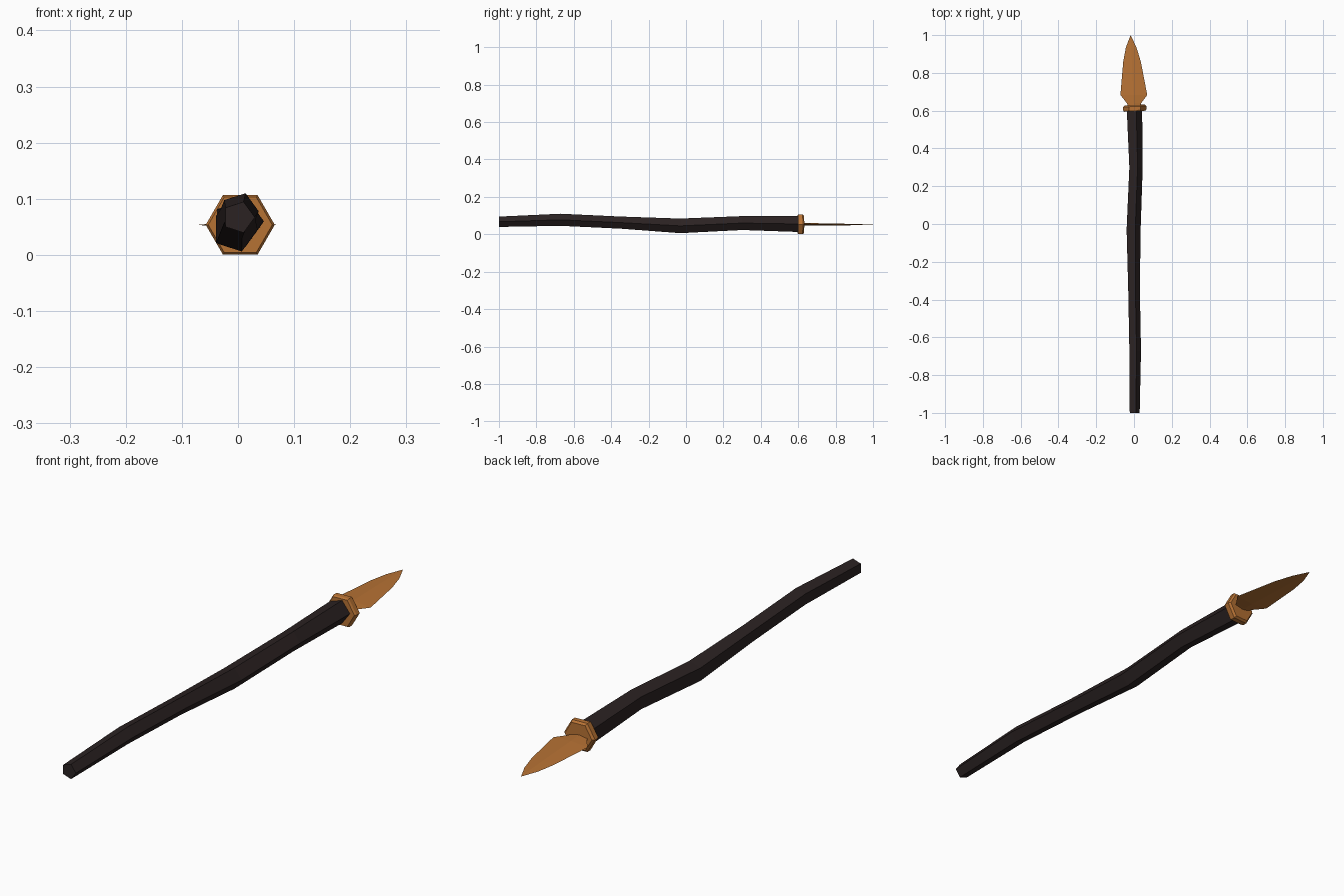
import bpy, bmesh, math
from mathutils import Vector

if "Cube" in bpy.data.objects:
    bpy.data.objects.remove(bpy.data.objects["Cube"])


def material(name, rgb):
    m = bpy.data.materials.new(name)
    m.diffuse_color = (*rgb, 1)
    m.use_nodes = True
    m.node_tree.nodes["Principled BSDF"].inputs["Base Color"].default_value = m.diffuse_color
    return m


DARK_WOOD = material("dark wood", (0.024, 0.016, 0.016))
COPPER = material("copper", (0.479, 0.171, 0.035))


def make_object(name, bm, mat):
    bmesh.ops.recalc_face_normals(bm, faces=bm.faces)
    me = bpy.data.meshes.new(name)
    bm.to_mesh(me)
    bm.free()
    me.materials.append(mat)
    ob = bpy.data.objects.new(name, me)
    bpy.context.collection.objects.link(ob)
    return ob


def loft(name, stations, sides, mat, skew=0.0):
    """Capped tube along y; stations are (y, x, z, radius)."""
    bm = bmesh.new()
    rings = []
    for y, cx, cz, r in stations:
        ring = []
        for i in range(sides):
            a = math.tau * i / sides
            dx = r * math.cos(a)
            ring.append(bm.verts.new((cx + dx, y + skew * dx, cz + r * math.sin(a))))
        rings.append(ring)
    for a, b in zip(rings, rings[1:]):
        for i in range(sides):
            j = (i + 1) % sides
            bm.faces.new((a[i], a[j], b[j], b[i]))
    bm.faces.new(rings[0])
    bm.faces.new(rings[-1])
    return make_object(name, bm, mat)


# Crooked five-sided shaft
loft("shaft", [
    (-1.00, 0.001, 0.067, 0.029),
    (-0.67, 0.003, 0.0775, 0.034),
    (-0.35, -0.003, 0.0625, 0.034),
    (-0.03, -0.006, 0.045, 0.041),
    (0.30, 0.007, 0.060, 0.039),
    (0.61, -0.002, 0.055, 0.045),
], 5, DARK_WOOD)

# Six-sided collar with chamfered rims, slightly tilted
loft("collar", [
    (0.597, 0.004, 0.0535, 0.057),
    (0.604, 0.004, 0.0535, 0.0615),
    (0.622, 0.004, 0.0535, 0.0615),
    (0.630, 0.004, 0.0535, 0.054),
], 6, COPPER, skew=0.05)

# Leaf-shaped blade: (y, left x, right x, half thickness), diamond section
bm = bmesh.new()
sections = []
for y, xl, xr, t in [(0.615, -0.028, 0.030, 0.007), (0.640, -0.038, 0.038, 0.007),
                     (0.683, -0.072, 0.070, 0.006), (0.860, -0.057, 0.036, 0.004),
                     (0.935, -0.043, 0.013, 0.0025)]:
    mid = -0.018 * (y - 0.615) / 0.385
    zc = 0.054 - 0.003 * (y - 0.615) / 0.385
    sections.append([bm.verts.new(p) for p in
                     ((xl, y, zc), (mid, y, zc + t), (xr, y, zc), (mid, y, zc - t))])
for a, b in zip(sections, sections[1:]):
    for i in range(4):
        j = (i + 1) % 4
        bm.faces.new((a[i], a[j], b[j], b[i]))
tip = bm.verts.new((-0.018, 1.0, 0.051))
for i in range(4):
    bm.faces.new((sections[-1][i], sections[-1][(i + 1) % 4], tip))
bm.faces.new(sections[0])
make_object("blade", bm, COPPER)
